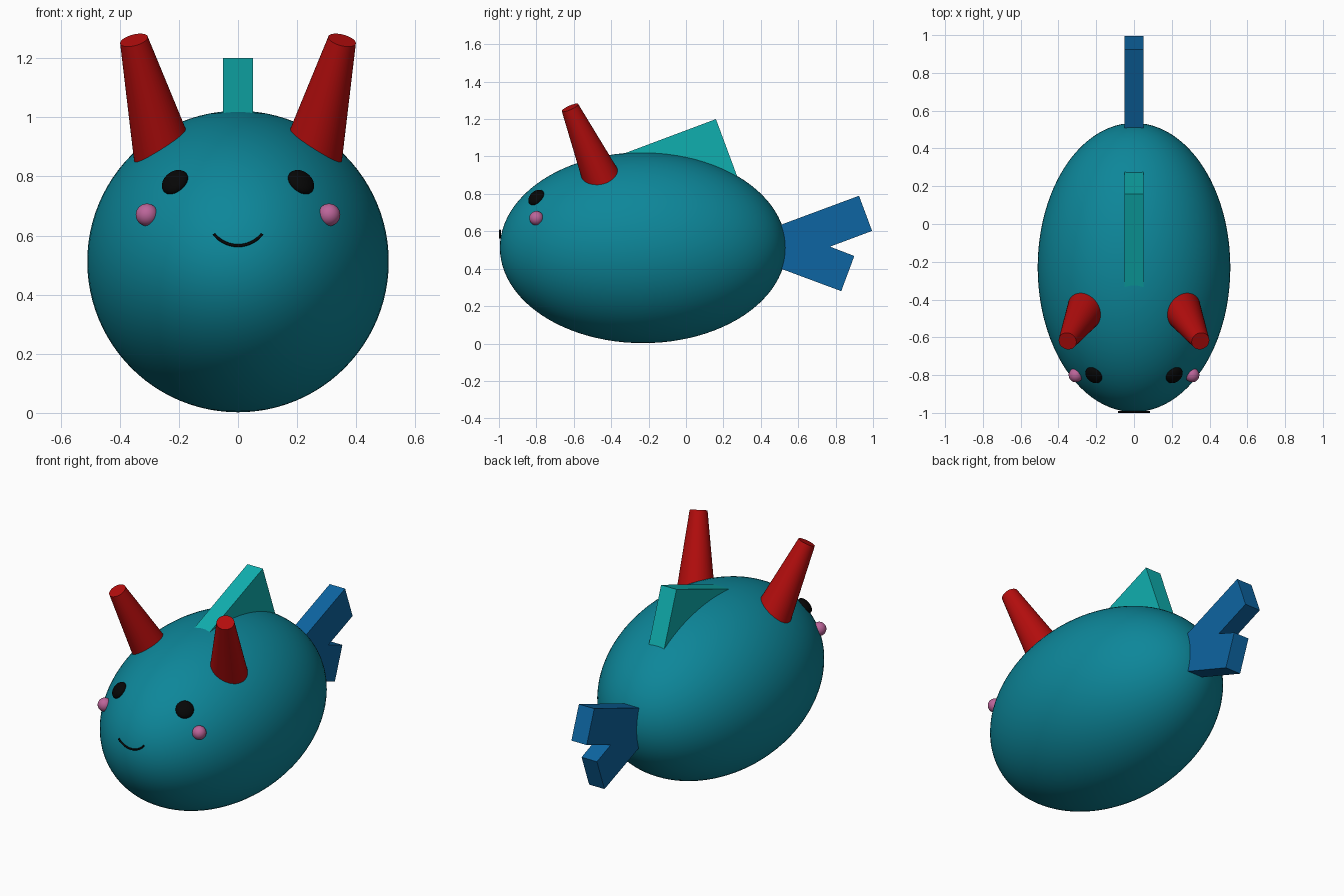
import bpy
import bmesh
import math
from mathutils import Vector

if "Cube" in bpy.data.objects:
    bpy.data.objects.remove(bpy.data.objects["Cube"])


def make_material(name, rgb):
    m = bpy.data.materials.new(name)
    m.use_nodes = True
    m.diffuse_color = (*rgb, 1)
    m.node_tree.nodes["Principled BSDF"].inputs["Base Color"].default_value = (*rgb, 1)
    return m


TEAL = make_material("deep teal", (0.004, 0.24, 0.32))
AQUA = make_material("bright aqua", (0.005, 0.43, 0.43))
BLUE = make_material("ocean blue", (0.004, 0.13, 0.36))
RED = make_material("dark red", (0.46, 0.004, 0.004))
PINK = make_material("blush pink", (0.5, 0.13, 0.32))
BLACK = make_material("black", (0.002, 0.002, 0.002))

CENTRE = Vector((0, -0.23, 0.512))
RADII = Vector((0.51, 0.765, 0.51))


def finish(name, material, smooth=True):
    ob = bpy.context.object
    ob.name = name
    ob.data.materials.append(material)
    if smooth:
        bpy.ops.object.shade_smooth_by_angle(angle=math.radians(40))
    return ob


def ellipsoid(name, centre, radii, material, normal=None, segments=32):
    bpy.ops.mesh.primitive_uv_sphere_add(segments=segments, ring_count=segments // 2, location=centre)
    ob = finish(name, material)
    ob.scale = radii
    if normal:
        ob.rotation_euler = normal.to_track_quat("Z", "Y").to_euler()
    return ob


def horn(name, base, tip, base_radius, tip_radius):
    axis = tip - base
    bpy.ops.mesh.primitive_cone_add(vertices=48, radius1=base_radius, radius2=tip_radius,
                                    depth=axis.length, location=(base + tip) / 2,
                                    rotation=axis.to_track_quat("Z", "Y").to_euler())
    return finish(name, RED)


def slab(name, profile, half_width, material):
    """Extrude a side profile of (y, z) points across x."""
    bm = bmesh.new()
    face = bm.faces.new([bm.verts.new((-half_width, y, z)) for y, z in profile])
    out = bmesh.ops.extrude_face_region(bm, geom=[face])
    verts = [g for g in out["geom"] if isinstance(g, bmesh.types.BMVert)]
    bmesh.ops.translate(bm, verts=verts, vec=(2 * half_width, 0, 0))
    bmesh.ops.recalc_face_normals(bm, faces=bm.faces)
    mesh = bpy.data.meshes.new(name)
    bm.to_mesh(mesh)
    bm.free()
    mesh.materials.append(material)
    ob = bpy.data.objects.new(name, mesh)
    bpy.context.collection.objects.link(ob)
    return ob


# Egg-shaped body
ellipsoid("body", CENTRE, RADII, TEAL, segments=96)

# Horns, eyes and cheeks on both sides
for side, s in (("left", 1), ("right", -1)):
    horn(side + "_horn", Vector((s * 0.229, -0.41, 0.788)), Vector((s * 0.352, -0.62, 1.261)),
         0.115, 0.048)
    eye = Vector((s * 0.213, -0.8, 0.78))
    outward = Vector([(eye[i] - CENTRE[i]) / RADII[i] ** 2 for i in range(3)])
    ellipsoid(side + "_eye", eye, (0.049, 0.049, 0.028), BLACK, outward)
    ellipsoid(side + "_cheek", (s * 0.308, -0.8, 0.67), (0.038, 0.038, 0.038), PINK)

# Smile: a thin round arc
curve = bpy.data.curves.new("smile", "CURVE")
curve.dimensions = "3D"
curve.bevel_depth = 0.005
curve.use_fill_caps = True
spline = curve.splines.new("POLY")
steps = 24
spline.points.add(steps)
for i, p in enumerate(spline.points):
    a = math.radians(-52 + 104 * i / steps)
    p.co = (0.104 * math.sin(a), -0.995, 0.67 - 0.104 * math.cos(a), 1)
curve.materials.append(BLACK)
bpy.context.collection.objects.link(bpy.data.objects.new("smile", curve))

# Back fin: tilted block sunk into the body
slab("back_fin", [(0.16, 1.2), (-0.36, 1.005), (-0.23, 0.65), (0.29, 0.85)], 0.05, AQUA)

# Forked tail
slab("tail_fin", [(0.4, 0.595), (0.925, 0.79), (0.995, 0.602), (0.77, 0.518),
                  (0.9, 0.468), (0.83, 0.28), (0.4, 0.44)], 0.05, BLUE)
